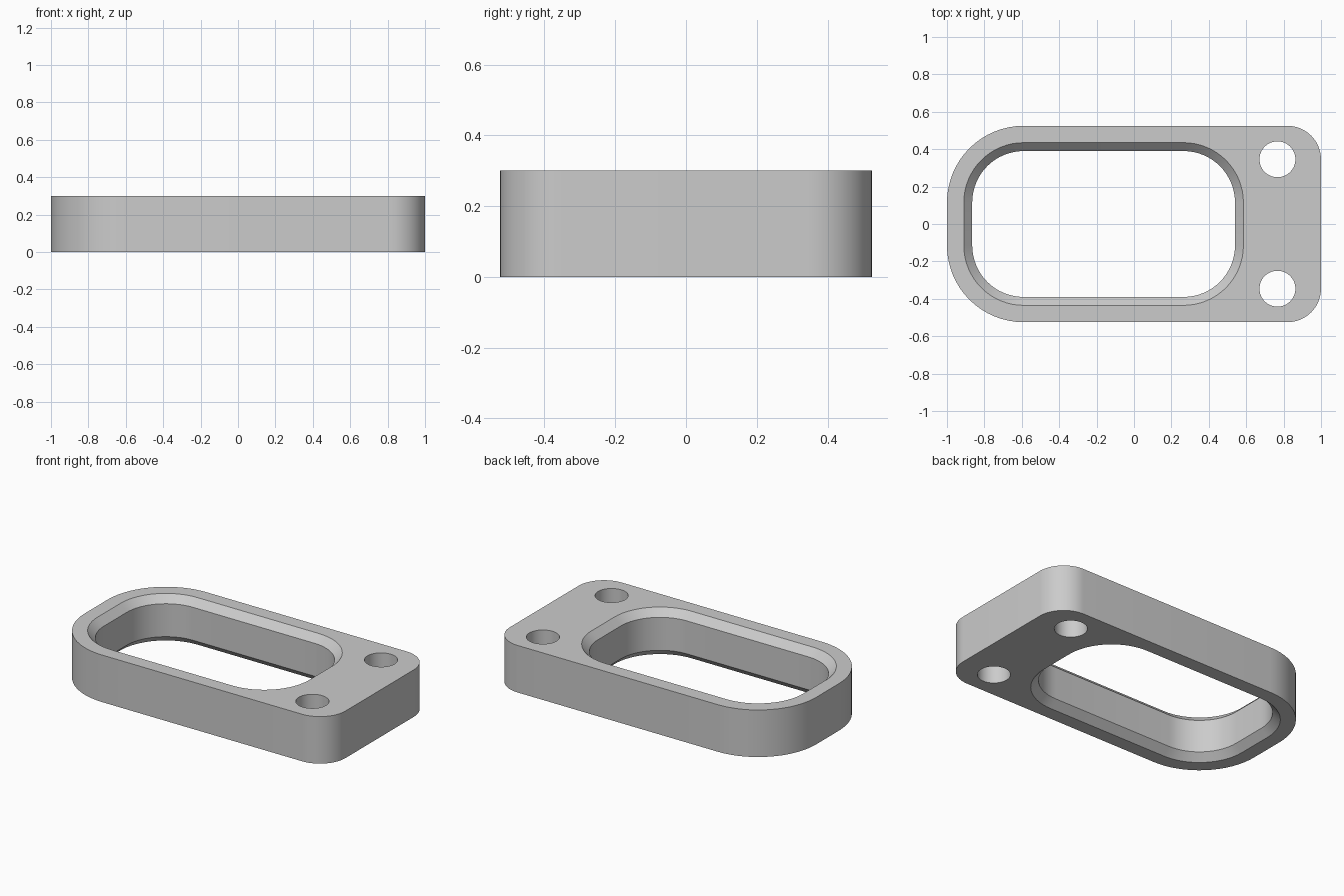
import bpy, bmesh
from math import cos, sin, pi, radians

cube = bpy.data.objects.get("Cube")
if cube:
    bpy.data.objects.remove(cube)

HEIGHT = 0.30
CHAMFER = 0.045
STEPS = 16

grey = bpy.data.materials.new("plain grey")
grey.use_nodes = True
grey.diffuse_color = (0.6, 0.6, 0.6, 1)
grey.node_tree.nodes["Principled BSDF"].inputs["Base Color"].default_value = (0.6, 0.6, 0.6, 1)


def rounded_rect(x0, x1, half_y, r_left, r_right):
    """Outline running counter-clockwise with its own radius at each end."""
    corners = ((x1, 1, r_right, 0), (x0, 1, r_left, 1),
               (x0, -1, r_left, 2), (x1, -1, r_right, 3))
    pts = []
    for x, side, r, quarter in corners:
        cx = x - r if x == x1 else x + r
        cy = side * (half_y - r)
        for i in range(STEPS + 1):
            a = (quarter + i / STEPS) * pi / 2
            pts.append((cx + r * cos(a), cy + r * sin(a)))
    return pts


def circle(cx, cy, r, n=48):
    return [(cx + r * cos(2 * pi * i / n), cy + r * sin(2 * pi * i / n)) for i in range(n)]


def add_wall(bm, rings):
    """Stack (outline, z) rings into a wall; return its bottom and top edges."""
    loops = [[bm.verts.new((x, y, z)) for x, y in pts] for pts, z in rings]
    n = len(loops[0])
    for low, high in zip(loops, loops[1:]):
        for i in range(n):
            j = (i + 1) % n
            bm.faces.new((low[i], low[j], high[j], high[i]))
    return [[bm.edges.get((lp[i], lp[(i + 1) % n])) for i in range(n)]
            for lp in (loops[0], loops[-1])]


bm = bmesh.new()

# Outer side, with the large radius on the window end
outer = rounded_rect(-1.0, 1.0, 0.525, 0.41, 0.18)
walls = [add_wall(bm, [(outer, 0), (outer, HEIGHT)])]

# Window, chamfered at top and bottom
narrow = rounded_rect(-0.865, 0.54, 0.39, 0.275, 0.275)
wide = rounded_rect(-0.865 - CHAMFER, 0.54 + CHAMFER, 0.39 + CHAMFER,
                    0.275 + CHAMFER, 0.275 + CHAMFER)
walls.append(add_wall(bm, [(wide, 0), (narrow, CHAMFER),
                           (narrow, HEIGHT - CHAMFER), (wide, HEIGHT)]))

# Two bolt holes
for side in (-1, 1):
    hole = circle(0.767, side * 0.346, 0.096)
    walls.append(add_wall(bm, [(hole, 0), (hole, HEIGHT)]))

# Flat bottom and top faces around the openings
for level in (0, 1):
    edges = [e for wall in walls for e in wall[level]]
    bmesh.ops.triangle_fill(bm, edges=edges, use_beauty=True, use_dissolve=False,
                            normal=(0, 0, 1 if level else -1))
bmesh.ops.recalc_face_normals(bm, faces=bm.faces[:])

mesh = bpy.data.meshes.new("mounting_plate")
bm.to_mesh(mesh)
bm.free()
mesh.materials.append(grey)
plate = bpy.data.objects.new("mounting_plate", mesh)
bpy.context.collection.objects.link(plate)

bpy.ops.object.select_all(action='DESELECT')
plate.select_set(True)
bpy.context.view_layer.objects.active = plate
bpy.ops.object.shade_smooth_by_angle(angle=radians(30))
